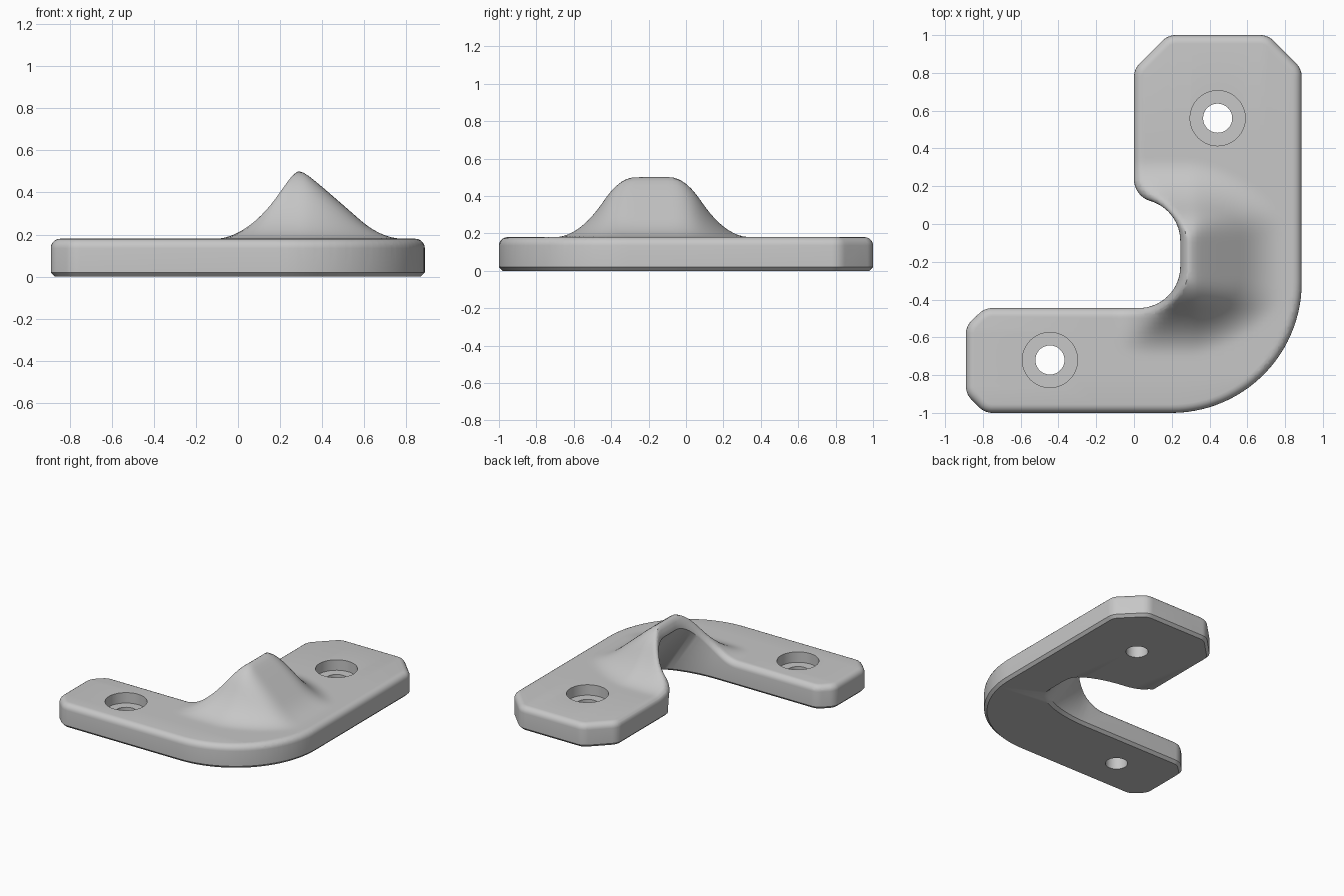
import bpy, bmesh
from math import sin, cos, pi, hypot, tan
from mathutils import Vector

old = bpy.data.objects.get("Cube")
if old:
    bpy.data.objects.remove(old, do_unlink=True)

grey = bpy.data.materials.new("satin grey")
grey.use_nodes = True
colour = (0.57, 0.57, 0.57, 1)
grey.diffuse_color = colour
grey.node_tree.nodes["Principled BSDF"].inputs["Base Color"].default_value = colour

THICK, ROUND, CHAMFER, RISE = 0.18, 0.045, 0.02, 0.32


def rounded_outline(corners):
    """Replace every (x, y, radius) corner by a tangent arc."""
    out = []
    for i, (x, y, r) in enumerate(corners):
        p = Vector((x, y))
        a = (Vector(corners[i - 1][:2]) - p).normalized()
        b = (Vector(corners[(i + 1) % len(corners)][:2]) - p).normalized()
        turn = pi - a.angle(b)
        start = p + a * r * tan(turn / 2)
        side = -a
        normal = (b - side * b.dot(side)).normalized()
        steps = max(3, int(turn * (8 + 14 * r)))
        for k in range(steps + 1):
            t = turn * k / steps
            out.append(start + side * r * sin(t) + normal * r * (1 - cos(t)))
    return out


def hump(x, y):
    """Height of the peaked corner above the plate."""
    dx = x - 0.29
    soft = hypot(dx, 0.03) - 0.03
    drop_x = soft * (0.88 if dx > 0 else 1.4)
    v = max(0, abs(y + 0.18) - 0.09)
    drop_y = 4.4 * v * v if v < 0.17 else 0.127 + 1.5 * (v - 0.17)
    # Round like a cone on the outside, mitred on the inside
    p = 1.5 if dx > 0 else 6
    t = RISE - (drop_x ** p + drop_y ** p) ** (1 / p)
    # Foot fillet, tighter on the outer side
    w = 0.2
    if dx > 0:
        w -= 0.11 * drop_x / (drop_x + drop_y + 1e-6)
    return 0 if t < -w else t if t > w else (t + w) ** 2 / (4 * w)


# Corner plate
corners = [(-0.79, -1, 0.1), (0.888, -1, 0.69), (0.888, 0.82, 0.1), (0.71, 1, 0.1),
           (0.18, 1, 0.1), (0, 0.82, 0.1), (0, 0.15, 0.12), (0.245, 0.07, 0.22),
           (0.245, -0.445, 0.22), (-0.79, -0.445, 0.1), (-0.89, -0.54, 0.1), (-0.89, -0.9, 0.1)]
bm = bmesh.new()
base = bm.faces.new([bm.verts.new((p.x, p.y, 0)) for p in rounded_outline(corners)])
top = bmesh.ops.extrude_face_region(bm, geom=[base])
bmesh.ops.translate(bm, vec=(0, 0, THICK),
                    verts=[g for g in top["geom"] if isinstance(g, bmesh.types.BMVert)])
bmesh.ops.recalc_face_normals(bm, faces=bm.faces)


def bevel_rim(z, size, segments):
    rim = [e for e in bm.edges if all(abs(v.co.z - z) < 1e-5 for v in e.verts)]
    bmesh.ops.bevel(bm, geom=rim, offset=size, segments=segments, profile=0.5,
                    affect='EDGES', clamp_overlap=False)


bevel_rim(THICK, ROUND, 5)
bevel_rim(0, CHAMFER, 1)

# Undercut: push the foot of the inner wall outward beneath the peak
for v in bm.verts:
    if v.co.z < CHAMFER + 1e-3 and 0 < v.co.x < 0.3 and -0.48 < v.co.y < 0.22:
        v.co.x += 1.25 * min(v.co.x, 0.245)

# Cut the upper faces into a fine grid, then raise them
step = 0.0251
for axis, low, high in ((0, -0.1913, 0.87), (1, -0.8013, 0.45)):
    for k in range(int((high - low) / step)):
        at, normal = Vector((0, 0, 0)), Vector((0, 0, 0))
        at[axis], normal[axis] = low + k * step, 1
        faces = [f for f in bm.faces if all(v.co.z > THICK - ROUND - 1e-3 for v in f.verts)]
        edges = {e for f in faces for e in f.edges}
        verts = {v for f in faces for v in f.verts}
        bmesh.ops.bisect_plane(bm, geom=list(verts) + list(edges) + faces,
                               plane_co=at, plane_no=normal, dist=1e-5)
for v in bm.verts:
    if v.co.z > THICK - ROUND - 1e-3:
        v.co.z += hump(v.co.x, v.co.y)
# The slanted wall faces are no longer flat
walls = [f for f in bm.faces if min(v.co.z for v in f.verts) < CHAMFER + 1e-3
         and max(v.co.z for v in f.verts) > THICK - ROUND - 1e-3]
bmesh.ops.triangulate(bm, faces=walls)
bmesh.ops.recalc_face_normals(bm, faces=bm.faces)
mesh = bpy.data.meshes.new("corner_bracket")
bm.to_mesh(mesh)
bm.free()
bracket = bpy.data.objects.new("corner_bracket", mesh)
bpy.context.collection.objects.link(bracket)
mesh.materials.append(grey)
bpy.context.view_layer.objects.active = bracket

# Counterbored screw holes
for x, y in ((0.443, 0.56), (-0.445, -0.72)):
    for radius, floor in ((0.146, 0.1), (0.077, -0.1)):
        bpy.ops.mesh.primitive_cylinder_add(vertices=64, radius=radius, depth=0.4,
                                            location=(x, y, floor + 0.2))
        cutter = bpy.context.object
        cutter.name = "screw_hole_cutter"
        cutter.hide_render = True
        cutter.data.materials.append(grey)
        bpy.context.view_layer.objects.active = bracket
        cut = bracket.modifiers.new("screw_hole", 'BOOLEAN')
        cut.object, cut.operation, cut.solver = cutter, 'DIFFERENCE', 'EXACT'
        bpy.ops.object.modifier_apply(modifier=cut.name)
        bpy.data.objects.remove(cutter, do_unlink=True)

bpy.ops.object.select_all(action='DESELECT')
bracket.select_set(True)
bpy.context.view_layer.objects.active = bracket
bpy.ops.object.shade_smooth_by_angle(angle=0.6)
